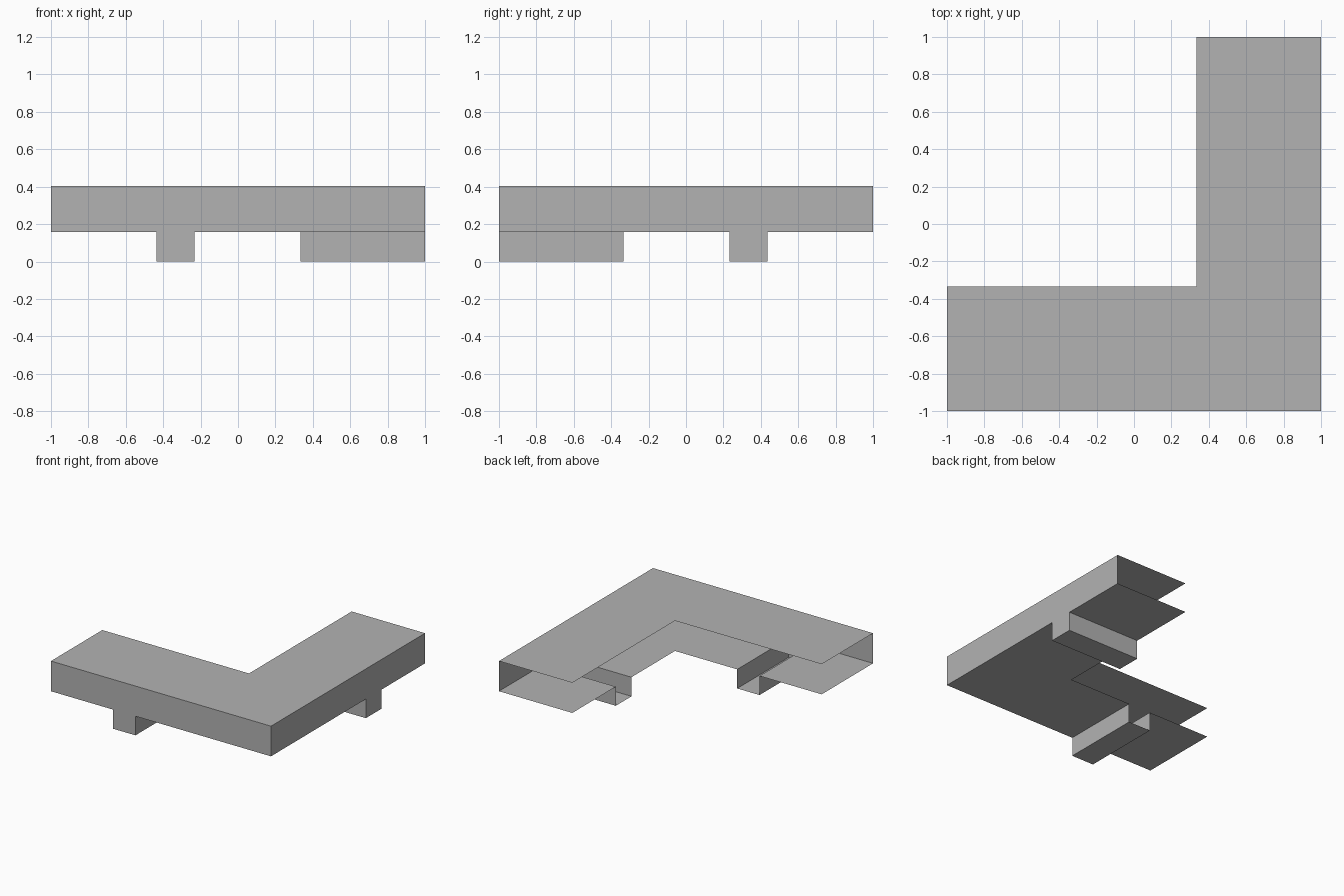
import bpy
import bmesh

cube = bpy.data.objects.get("Cube")
if cube:
    bpy.data.objects.remove(cube, do_unlink=True)

grey = bpy.data.materials.new("mid_grey")
grey.use_nodes = True
COLOUR = (0.45, 0.45, 0.45, 1)
grey.diffuse_color = COLOUR
grey.node_tree.nodes["Principled BSDF"].inputs["Base Color"].default_value = COLOUR

INNER = 1 / 3                    # inner edge of each arm
LEG_A, LEG_B = -0.435, -0.232    # span of the leg channel along an arm
FLOOR, TOP = 0.157, 0.405


def build(name, polygons):
    """Make one open sheet object from a list of polygons."""
    bm = bmesh.new()
    for points in polygons:
        bm.faces.new([bm.verts.new(p) for p in points])
    bmesh.ops.remove_doubles(bm, verts=bm.verts, dist=0.0001)
    mesh = bpy.data.meshes.new(name)
    bm.to_mesh(mesh)
    bm.free()
    mesh.materials.append(grey)
    obj = bpy.data.objects.new(name, mesh)
    bpy.context.collection.objects.link(obj)


def across(polygons):
    """Mirror polygons over the corner diagonal, keeping faces outward."""
    return [[(-y, -x, z) for x, y, z in reversed(p)] for p in polygons]


def sweep(profile):
    """Carry an (x, z) profile across the width of the front arm."""
    return [[(x0, -1, z0), (x0, -INNER, z0), (x1, -INNER, z1), (x1, -1, z1)]
            for (x0, z0), (x1, z1) in zip(profile, profile[1:])]


# L-shaped top
outline = [(-1, -1), (1, -1), (1, 1), (INNER, 1), (INNER, -INNER), (-1, -INNER)]
build("top_panel", [[(x, y, TOP) for x, y in outline]])

# Outer walls, each running down into the end of its leg
wall = [(-1, FLOOR), (LEG_A, FLOOR), (LEG_A, 0), (LEG_B, 0), (LEG_B, FLOOR),
        (1, FLOOR), (1, TOP), (-1, TOP)]
front = [[(x, -1, z) for x, z in wall]]
build("front_wall", front)
build("side_wall", across(front))

# Underside: corner plate between the legs, and an end plate on each arm
corner = [(LEG_B, -1), (LEG_B, -INNER), (INNER, -INNER), (INNER, -LEG_B),
          (1, -LEG_B), (1, -1)]
build("corner_floor", [[(x, y, FLOOR) for x, y in corner]])
end = sweep([(-1, FLOOR), (LEG_A, FLOOR)])
build("front_arm_end_floor", end)
build("side_arm_end_floor", across(end))

# Hollow legs, open towards the inside
leg = sweep([(LEG_A, FLOOR), (LEG_A, 0), (LEG_B, 0), (LEG_B, FLOOR)])
build("front_arm_leg", leg)
build("side_arm_leg", across(leg))
